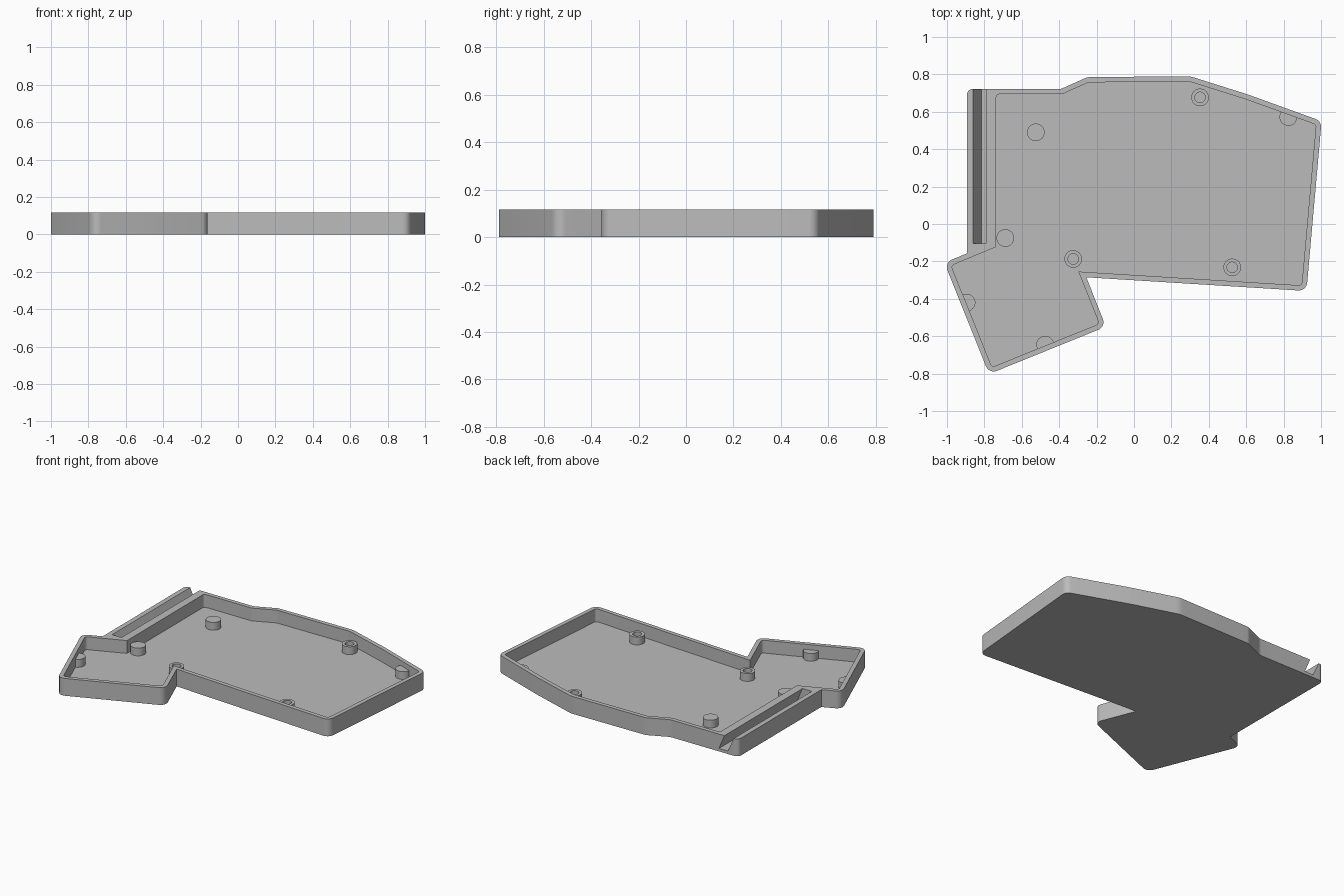
import bpy, bmesh, math
from mathutils import Vector

cube = bpy.data.objects.get("Cube")
if cube:
    bpy.data.objects.remove(cube, do_unlink=True)

HEIGHT, FLOOR, WALL, RAIL = 0.116, 0.03, 0.028, 0.156
PEG_TOP, PEG_R, HOLE_R = 0.082, 0.047, 0.028

grey = bpy.data.materials.new("case grey")
grey.use_nodes = True
grey.diffuse_color = (0.5, 0.5, 0.5, 1)
grey.node_tree.nodes["Principled BSDF"].inputs["Base Color"].default_value = (0.5, 0.5, 0.5, 1)

# Case outline, counter-clockwise: x, y, corner radius
OUTLINE = [(-0.893, 0.722, 0.03), (-0.893, -0.157, 0), (-1.014, -0.207, 0.045),
           (-0.775, -0.802, 0.045), (-0.15, -0.549, 0.045), (-0.255, -0.285, 0),
           (0.922, -0.358, 0.045), (1.003, 0.55, 0.045), (0.61, 0.692, 0.3),
           (0.30, 0.79, 0.15), (-0.25, 0.785, 0.06), (-0.39, 0.722, 0.06)]


def inset(outline, wall, first):
    """Move every edge inwards by wall, and the first edge by its own amount."""
    n = len(outline)
    pts = [Vector(p[:2]) for p in outline]
    lines = []
    for i in range(n):
        d = (pts[(i + 1) % n] - pts[i]).normalized()
        lines.append((pts[i] + Vector((-d.y, d.x)) * (wall if i else first), d))
    result = []
    for i in range(n):
        (p, d), (q, e) = lines[i - 1], lines[i]
        t = (q - p).cross(e) / d.cross(e)
        c = p + d * t
        r = outline[i][2]
        result.append((c.x, c.y, max(r - wall, 0.018) if r else 0))
    return result


def rounded(outline, steps=8):
    """Fillet the corners of an outline."""
    n, result = len(outline), []
    for i, (x, y, r) in enumerate(outline):
        c = Vector((x, y))
        if not r:
            result.append(c)
            continue
        a = (Vector(outline[i - 1][:2]) - c).normalized()
        b = (Vector(outline[(i + 1) % n][:2]) - c).normalized()
        half = a.angle(b) / 2
        centre = c + (a + b).normalized() * (r / math.sin(half))
        start = c + a * (r / math.tan(half)) - centre
        end = c + b * (r / math.tan(half)) - centre
        sweep = math.pi - 2 * half
        for k in range(steps + 1):
            t = k / steps
            v = start * math.sin((1 - t) * sweep) + end * math.sin(t * sweep)
            result.append(centre + v / math.sin(sweep))
    return result


def make_object(name, bm):
    bmesh.ops.recalc_face_normals(bm, faces=bm.faces)
    mesh = bpy.data.meshes.new(name)
    bm.to_mesh(mesh)
    bm.free()
    mesh.materials.append(grey)
    obj = bpy.data.objects.new(name, mesh)
    bpy.context.collection.objects.link(obj)
    return obj


def extrude(name, points, direction):
    bm = bmesh.new()
    face = bm.faces.new([bm.verts.new(p) for p in points])
    new = bmesh.ops.extrude_face_region(bm, geom=[face], use_keep_orig=True)["geom"]
    bmesh.ops.translate(bm, vec=direction, verts=[g for g in new if isinstance(g, bmesh.types.BMVert)])
    return make_object(name, bm)


def prism(name, outline, low, high):
    return extrude(name, [(p.x, p.y, low) for p in rounded(outline)], (0, 0, high - low))


def select(obj):
    bpy.ops.object.select_all(action='DESELECT')
    obj.select_set(True)
    bpy.context.view_layer.objects.active = obj


def boolean(obj, cutter, operation):
    mod = obj.modifiers.new("cut", 'BOOLEAN')
    mod.operation, mod.object, mod.solver = operation, cutter, 'EXACT'
    select(obj)
    bpy.ops.object.modifier_apply(modifier=mod.name)
    bpy.data.objects.remove(cutter, do_unlink=True)


def smooth(obj):
    select(obj)
    bpy.ops.object.shade_smooth_by_angle(angle=math.radians(25))


# Tray: solid outline hollowed from above
tray = prism("case_tray", OUTLINE, 0, HEIGHT)
boolean(tray, prism("cavity", inset(OUTLINE, WALL, RAIL), FLOOR, HEIGHT + 0.1), 'DIFFERENCE')

# Slanted slot in the wide side wall, open at the back
section = [(-0.815, 0.02), (-0.75, 0.02), (-0.79, HEIGHT), (-0.79, 0.2), (-0.86, 0.2), (-0.86, HEIGHT)]
slot = extrude("slot", [(x, -0.105, z) for x, z in section], (0, 1, 0))
boolean(tray, slot, 'DIFFERENCE')
smooth(tray)


def peg(name, x, y, hollow):
    bm = bmesh.new()
    bmesh.ops.create_cone(bm, cap_ends=True, segments=32, radius1=PEG_R, radius2=PEG_R,
                          depth=PEG_TOP - 0.015)
    bmesh.ops.translate(bm, vec=(x, y, (PEG_TOP + 0.015) / 2), verts=bm.verts)
    if hollow:
        top = max(bm.faces, key=lambda f: f.calc_center_median().z)
        bmesh.ops.inset_region(bm, faces=[top], thickness=PEG_R - HOLE_R)
        new = bmesh.ops.extrude_face_region(bm, geom=[top])["geom"]
        verts = [g for g in new if isinstance(g, bmesh.types.BMVert)]
        bmesh.ops.translate(bm, vec=(0, 0, FLOOR - PEG_TOP), verts=verts)
        if top.is_valid:
            bmesh.ops.delete(bm, geom=[top], context='FACES_ONLY')
    return make_object(name, bm)


# Screw posts with holes
for i, (x, y) in enumerate([(0.353, 0.677), (-0.325, -0.187), (0.525, -0.232)]):
    smooth(peg(f"screw_post_{i + 1}", x, y, True))

# Solid support pegs, trimmed where they run into the wall
for i, (x, y) in enumerate([(-0.525, 0.49), (-0.688, -0.075), (0.825, 0.572),
                            (-0.895, -0.42), (-0.475, -0.645)]):
    support = peg(f"support_peg_{i + 1}", x, y, False)
    boolean(support, prism("trim", inset(OUTLINE, 0.012, 0.14), 0.005, HEIGHT), 'INTERSECT')
    smooth(support)
